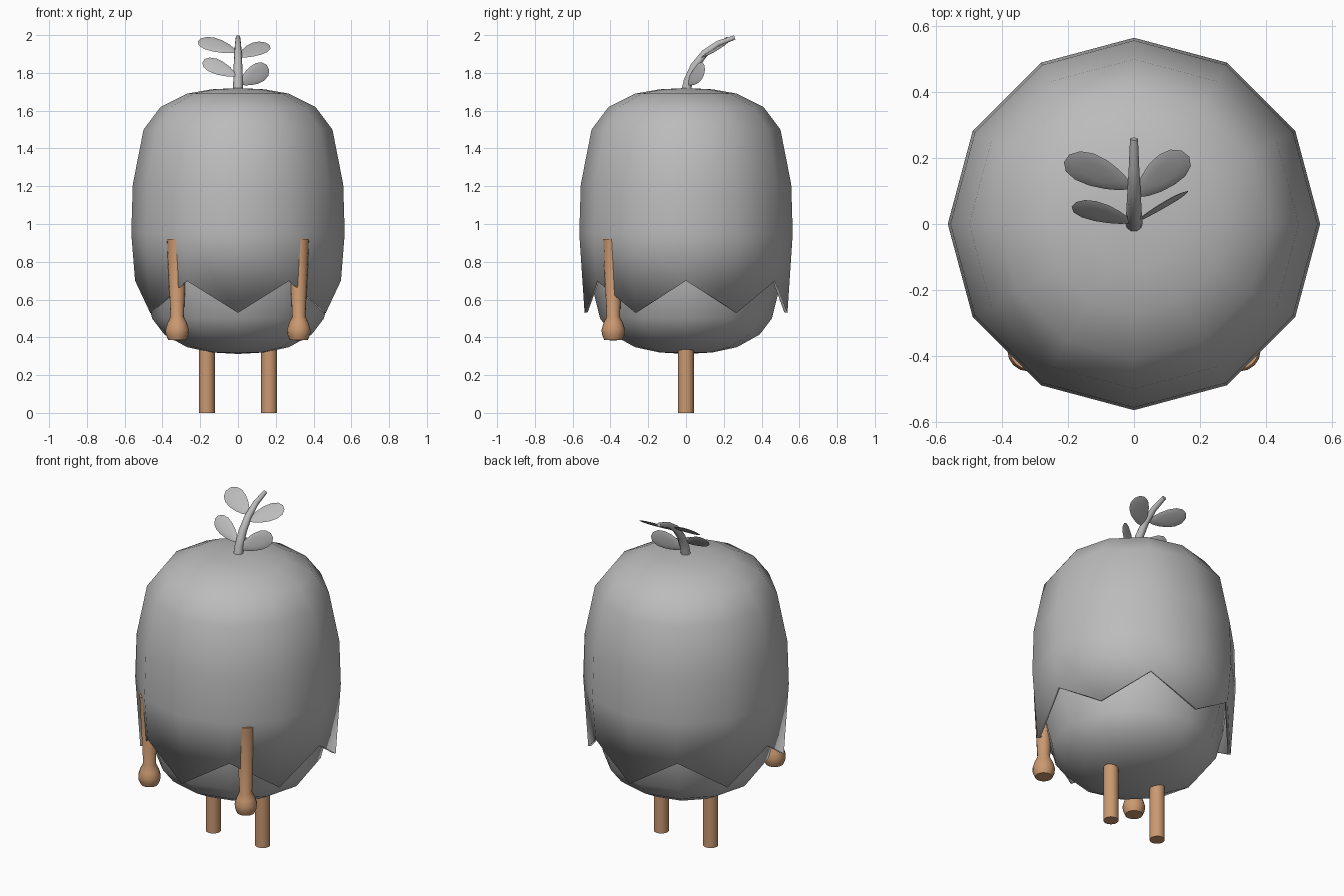
import bpy, bmesh, math
from mathutils import Vector, Matrix

if "Cube" in bpy.data.objects:
    bpy.data.objects.remove(bpy.data.objects["Cube"])


def material(name, rgb):
    m = bpy.data.materials.new(name)
    m.diffuse_color = (*rgb, 1)
    m.use_nodes = True
    m.node_tree.nodes["Principled BSDF"].inputs["Base Color"].default_value = m.diffuse_color
    return m


GREY = material("soft grey", (0.5, 0.5, 0.5))
TAN = material("warm tan", (0.6, 0.32, 0.165))


def finish(bm, name, mat, angle=60):
    bmesh.ops.recalc_face_normals(bm, faces=bm.faces)
    me = bpy.data.meshes.new(name)
    bm.to_mesh(me)
    bm.free()
    ob = bpy.data.objects.new(name, me)
    bpy.context.collection.objects.link(ob)
    me.materials.append(mat)
    bpy.ops.object.select_all(action='DESELECT')
    ob.select_set(True)
    bpy.context.view_layer.objects.active = ob
    bpy.ops.object.shade_smooth_by_angle(angle=math.radians(angle))
    return ob


def skin(bm, rings, cap_start=False, cap_end=False):
    """Join rings of points with quads; a one-point ring is a pole."""
    vs = [[bm.verts.new(p) for p in ring] for ring in rings]
    for a, b in zip(vs, vs[1:]):
        n = max(len(a), len(b))
        for i in range(n):
            j = (i + 1) % n
            if len(a) == 1:
                bm.faces.new((a[0], b[i], b[j]))
            elif len(b) == 1:
                bm.faces.new((a[i], a[j], b[0]))
            else:
                bm.faces.new((a[i], a[j], b[j], b[i]))
    if cap_start:
        bm.faces.new(vs[0])
    if cap_end:
        bm.faces.new(vs[-1])


def circle(r, z, n=12, x=0, y=0):
    if r == 0:
        return [(x, y, z)]
    return [(x + r * math.cos(2 * math.pi * i / n),
             y + r * math.sin(2 * math.pi * i / n), z) for i in range(n)]


# Outer shell with a zigzag hem
shell = [(0, 1.72), (0.14, 1.713), (0.27, 1.69), (0.41, 1.62),
         (0.50, 1.50), (0.557, 1.21), (0.565, 0.95)]
rings = [circle(r, z) for r, z in shell]
hem = []
for i in range(12):
    r, z = ((0.545, 0.70), (0.537, 0.53))[i % 2]
    a = math.pi * i / 6
    hem.append((r * math.cos(a), r * math.sin(a), z))
rings.append(hem)
bm = bmesh.new()
skin(bm, rings)
ob = finish(bm, "outer_shell", GREY)
mod = ob.modifiers.new("thickness", 'SOLIDIFY')
mod.thickness = 0.016
mod.offset = -1

# Rounded body inside the shell
body = [(0, 0.312), (0.14, 0.32), (0.27, 0.348), (0.39, 0.415), (0.455, 0.50),
        (0.495, 0.66), (0.53, 0.95), (0.52, 1.21), (0.46, 1.48),
        (0.36, 1.59), (0, 1.67)]
bm = bmesh.new()
skin(bm, [circle(r, z) for r, z in body])
finish(bm, "inner_body", GREY)

# Legs and arms, one per side
arm = [(0.055, 0.92), (0.035, 0.51), (0.052, 0.475), (0.062, 0.44),
       (0.060, 0.415), (0.048, 0.387), (0, 0.383)]
for side, s in (("left", -1), ("right", 1)):
    bm = bmesh.new()
    skin(bm, [circle(0.042, 0, 16, s * 0.165), circle(0.042, 0.36, 16, s * 0.165)], True, True)
    finish(bm, side + "_leg", TAN)
    bm = bmesh.new()
    skin(bm, [circle(r, z, 16, s * 0.322, -0.385) for r, z in arm], True)
    finish(bm, side + "_arm", TAN)

# Curved, tapering stem leaning backwards
path = [(0, 1.70, 0.027), (0.012, 1.76, 0.025), (0.045, 1.835, 0.023),
        (0.10, 1.905, 0.020), (0.17, 1.955, 0.016), (0.258, 1.988, 0.012)]
rings = []
for k, (y, z, r) in enumerate(path):
    p, q = path[max(k - 1, 0)], path[min(k + 1, len(path) - 1)]
    t = Vector((0, q[0] - p[0], q[1] - p[1])).normalized()
    up = Vector((1, 0, 0)).cross(t)
    rings.append([Vector((0, y, z)) + r * (math.cos(a) * Vector((1, 0, 0)) + math.sin(a) * up)
                  for a in (math.pi * i / 5 for i in range(10))])
bm = bmesh.new()
skin(bm, rings, True, True)
finish(bm, "stem", GREY)


# Thin egg-shaped leaves, widest towards the tip
def leaf(name, base, tip, normal, width):
    base, tip = Vector(base), Vector(tip)
    axis = tip - base
    length = axis.length
    axis.normalize()
    n = Vector(normal)
    n = (n - axis * n.dot(axis)).normalized()
    rot = Matrix((axis, n.cross(axis), n)).transposed()
    bm = bmesh.new()
    bmesh.ops.create_uvsphere(bm, u_segments=14, v_segments=6, radius=1)
    for v in bm.verts:
        x, y, z = v.co
        y *= width / 2 * (1 + 0.35 * x)
        v.co = base + rot @ Vector(((x + 1) / 2 * length, y, z * 0.006))
    finish(bm, name, GREY)


leaf("lower_left_leaf", (-0.01, 0.005, 1.785), (-0.185, 0.06, 1.865), (0, -0.8, 0.6), 0.09)
leaf("lower_right_leaf", (0.01, 0.008, 1.745), (0.16, 0.10, 1.83), (0.5, -0.8, 0.15), 0.10)
leaf("upper_left_leaf", (-0.01, 0.11, 1.91), (-0.207, 0.20, 1.975), (0, -0.6, 0.8), 0.11)
leaf("upper_right_leaf", (0.01, 0.085, 1.885), (0.158, 0.215, 1.955), (0, -0.6, 0.8), 0.11)
